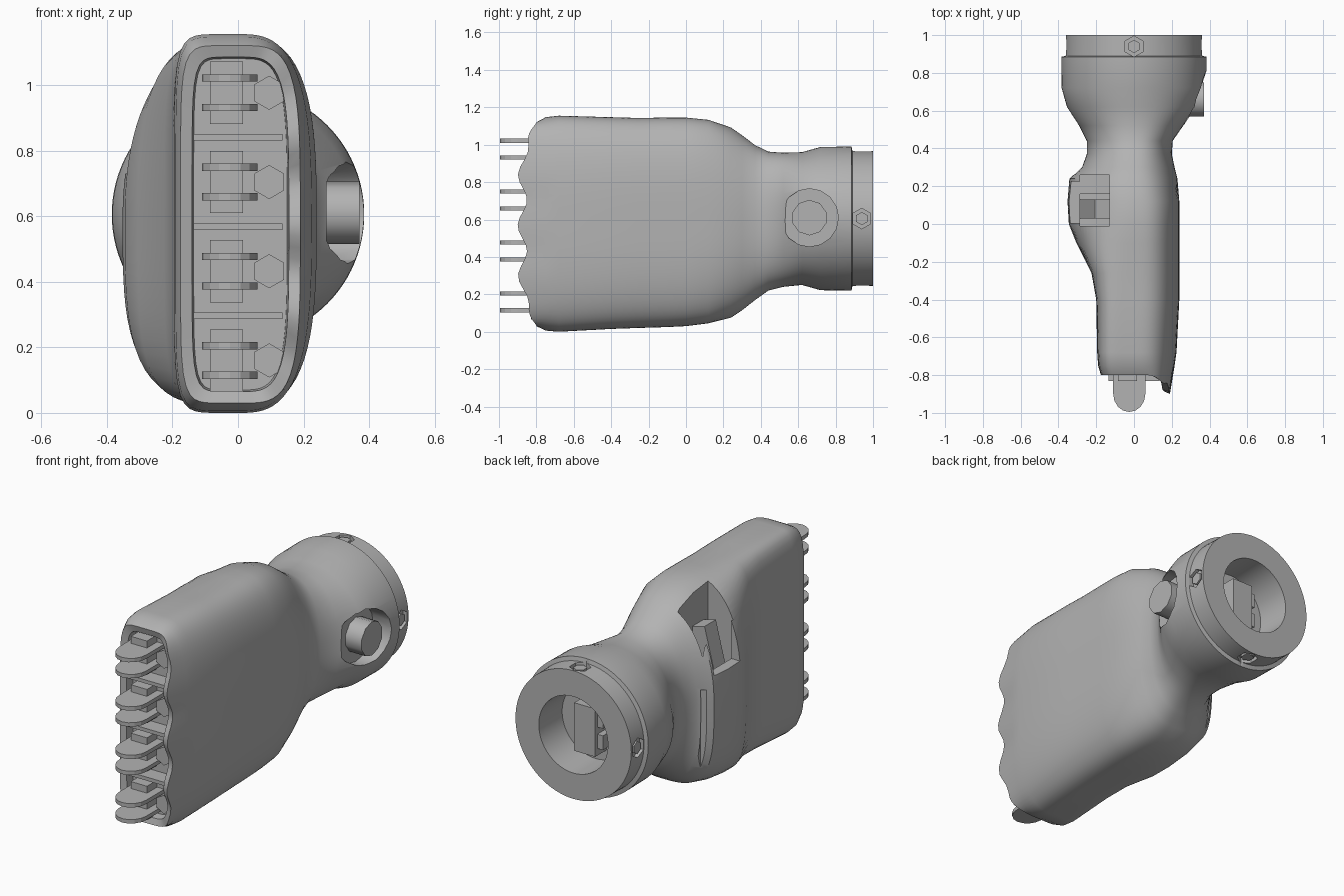
import bpy, bmesh, math
from mathutils import Matrix, Vector

if "Cube" in bpy.data.objects:
    bpy.data.objects.remove(bpy.data.objects["Cube"])

grey = bpy.data.materials.new("plain_grey")
grey.use_nodes = True
grey.diffuse_color = (0.45, 0.45, 0.45, 1)
grey.node_tree.nodes["Principled BSDF"].inputs["Base Color"].default_value = grey.diffuse_color


def select_only(ob):
    bpy.ops.object.select_all(action="DESELECT")
    ob.select_set(True)
    bpy.context.view_layer.objects.active = ob


def shade(ob):
    select_only(ob)
    bpy.ops.object.shade_smooth_by_angle(angle=math.radians(38))


def finish(bm, name):
    bmesh.ops.recalc_face_normals(bm, faces=bm.faces)
    mesh = bpy.data.meshes.new(name)
    bm.to_mesh(mesh)
    bm.free()
    mesh.materials.append(grey)
    ob = bpy.data.objects.new(name, mesh)
    bpy.context.scene.collection.objects.link(ob)
    return ob


def box(name, centre, size, tilt=0):
    bm = bmesh.new()
    matrix = (Matrix.Translation(centre) @ Matrix.Rotation(tilt, 4, "Y")
              @ Matrix.Diagonal((*size, 1)))
    bmesh.ops.create_cube(bm, size=1, matrix=matrix)
    return finish(bm, name)


def rod(name, centre, radius, length, axis, sides=6):
    """Cylinder along the given direction, centred on a point."""
    bm = bmesh.new()
    turn = Vector(axis).to_track_quat("Z", "Y").to_matrix().to_4x4()
    bmesh.ops.create_cone(bm, cap_ends=True, segments=sides, radius1=radius, radius2=radius,
                          depth=length, matrix=Matrix.Translation(centre) @ turn)
    return finish(bm, name)


def cut(ob, cutter):
    mod = ob.modifiers.new("cut", "BOOLEAN")
    mod.operation = "DIFFERENCE"
    mod.solver = "EXACT"
    mod.object = cutter
    select_only(ob)
    bpy.ops.object.modifier_apply(modifier=mod.name)
    bpy.data.objects.remove(cutter)


SIDES = 96
AXIS_Z = 0.605
PAIR_STEP = 0.272
PAIR_HEIGHTS = [0.16 + PAIR_STEP * k for k in range(4)]


def lip_shift(x, z):
    """Forward reach of the scalloped lip on the right of the mouth."""
    side = min(max((x - 0.07) / 0.09, 0), 1)
    fade = max(0, 1 - (abs(z - 0.575) / 0.55) ** 6)
    wave = math.cos(2 * math.pi * (z - PAIR_HEIGHTS[0]) / PAIR_STEP)
    return side * fade * (0.025 * wave - 0.075)


def section(bm, y, left, right, bottom, top, left_power, right_power, lower_power, wavy=False):
    """Rounded cross-section; a higher power gives squarer corners."""
    ring = []
    for i in range(SIDES):
        angle = 2 * math.pi * i / SIDES
        c, s = math.cos(angle), math.sin(angle)
        power = right_power if c > 0 else lower_power if s < 0 else left_power
        reach = (abs(c) ** power + abs(s) ** power) ** (-1 / power)
        x = reach * (c * right if c > 0 else -c * left)
        z = (bottom + top) / 2 + reach * s * (top - bottom) / 2
        ring.append(bm.verts.new((x, y + (lip_shift(x, z) if wavy else 0), z)))
    return ring


# Flat body and bulge: y, left, right, bottom, top, left power
BODY = [
    (-0.75, -0.19, 0.215, 0.006, 1.147, 7),
    (-0.68, -0.195, 0.225, 0, 1.155, 7),
    (-0.4, -0.2, 0.24, 0.015, 1.147, 6),
    (-0.26, -0.225, 0.24, 0.02, 1.143, 5),
    (-0.1, -0.305, 0.24, 0.025, 1.145, 3),
    (0, -0.345, 0.24, 0.03, 1.145, 2.3),
    (0.12, -0.352, 0.24, 0.045, 1.133, 2.2),
    (0.24, -0.342, 0.23, 0.075, 1.092, 2.2),
    (0.3, -0.275, 0.215, 0.115, 1.05, 2.3),
    (0.37, -0.25, 0.2, 0.17, 0.997, 2.2),
    (0.44, -0.25, 0.205, 0.22, 0.963, 2.1),
    (0.52, -0.29, 0.26, 0.24, 0.957, 2),
]
# Round collar and its hollow end: y, radius
COLLAR = [(0.62, 0.355), (0.72, 0.383), (0.885, 0.385), (0.89, 0.362),
          (1, 0.36), (1, 0.215), (0.8, 0.21)]

bm = bmesh.new()
rings = []
# Recessed mouth, from its floor out to the lip
for y, inset, wavy in [(-0.74, 0.04, False), (-0.79, 0.035, True), (-0.8, 0, True)]:
    rings.append(section(bm, y, inset - 0.175, 0.19 - inset, 0.03 + inset, 1.12 - inset,
                         7, 4, 7, wavy))
for row in BODY:
    # The bulge is fuller below its middle
    fullness = 1.2 if -0.2 < row[0] < 0.32 else 0
    rings.append(section(bm, *row, 3 if row[0] < 0.2 else 2.4, row[-1] + fullness))
for y, radius in COLLAR:
    rings.append(section(bm, y, -radius, radius, AXIS_Z - radius, AXIS_Z + radius, 2, 2, 2))
for a, b in zip(rings, rings[1:]):
    for i in range(SIDES):
        j = (i + 1) % SIDES
        bm.faces.new((a[i], a[j], b[j], b[i]))
bm.faces.new(rings[0])
bm.faces.new(rings[-1])
housing = finish(bm, "housing")

# Open pocket in the side bulge, its broken outer wall and the groove behind it
cut(housing, box("pocket_cutter", (-0.208, 0.125, 0.95), (0.155, 0.27, 0.7)))
cut(housing, box("wall_cutter", (-0.36, 0.115, 0.98), (0.2, 0.22, 0.5)))
cut(housing, box("groove_cutter", (-0.39, 0.275, 0.4), (0.23, 0.02, 0.52)))
# Round recess for the button
RIGHTWARD = Vector((1, 0, 0))
cut(housing, rod("button_cutter", (0.41, 0.66, 0.61), 0.155, 0.28, RIGHTWARD, 16))
# Four shallow notches in the collar rim
stud_centre = Vector((0, 0.94, AXIS_Z))
UPWARD = Vector((0, 0, 1))
directions = {"right": RIGHTWARD, "left": -RIGHTWARD, "upper": UPWARD, "lower": -UPWARD}
for d in directions.values():
    cut(housing, rod("notch_cutter", stud_centre + d * 0.37, 0.055, 0.07, d))
shade(housing)
for side, d in directions.items():
    rod(f"{side}_collar_stud", stud_centre + d * 0.33, 0.035, 0.05, d)

# Side button
shade(rod("button", (0.28, 0.66, 0.61), 0.095, 0.18, RIGHTWARD, 10))

# Parts inside the pocket
box("pocket_latch", (-0.2, 0.08, 0.76), (0.1, 0.1, 0.34), 0.25)
box("pocket_step", (-0.21, 0.21, 0.66), (0.16, 0.1, 0.14))

# Plug inside the collar
box("plug_base", (0, 0.84, 0.595), (0.13, 0.12, 0.27))
for name, z in (("lower", 0.54), ("upper", 0.66)):
    box(f"{name}_plug_key", (-0.08, 0.83, z), (0.04, 0.1, 0.08))


def prong(name, z):
    """Flat blade with a rounded tip."""
    bm = bmesh.new()
    outline = [(0.06, -0.72)]
    for i in range(9):
        angle = math.pi * i / 8
        outline.append((0.085 * math.cos(angle) - 0.025, -0.9 - 0.095 * math.sin(angle)))
    outline.append((-0.11, -0.72))
    face = bm.faces.new([bm.verts.new((x, y, z - 0.011)) for x, y in outline])
    top = bmesh.ops.extrude_face_region(bm, geom=[face])["geom"]
    bmesh.ops.translate(bm, vec=(0, 0, 0.022),
                        verts=[v for v in top if isinstance(v, bmesh.types.BMVert)])
    finish(bm, name)


# Four pairs of prongs with their carriers and sockets
for k, z in enumerate(PAIR_HEIGHTS, start=1):
    prong(f"lower_prong_{k}", z - 0.045)
    prong(f"upper_prong_{k}", z + 0.045)
    box(f"prong_carrier_{k}", (-0.035, -0.78, z), (0.1, 0.1, 0.19))
    rod(f"socket_{k}", (0.095, -0.76, z), 0.052, 0.07, (0, 1, 0))

# Thin ribs between the pairs
for k, z in enumerate(PAIR_HEIGHTS[:3], start=1):
    box(f"mouth_rib_{k}", (0, -0.78, z + PAIR_STEP / 2), (0.27, 0.1, 0.02))
